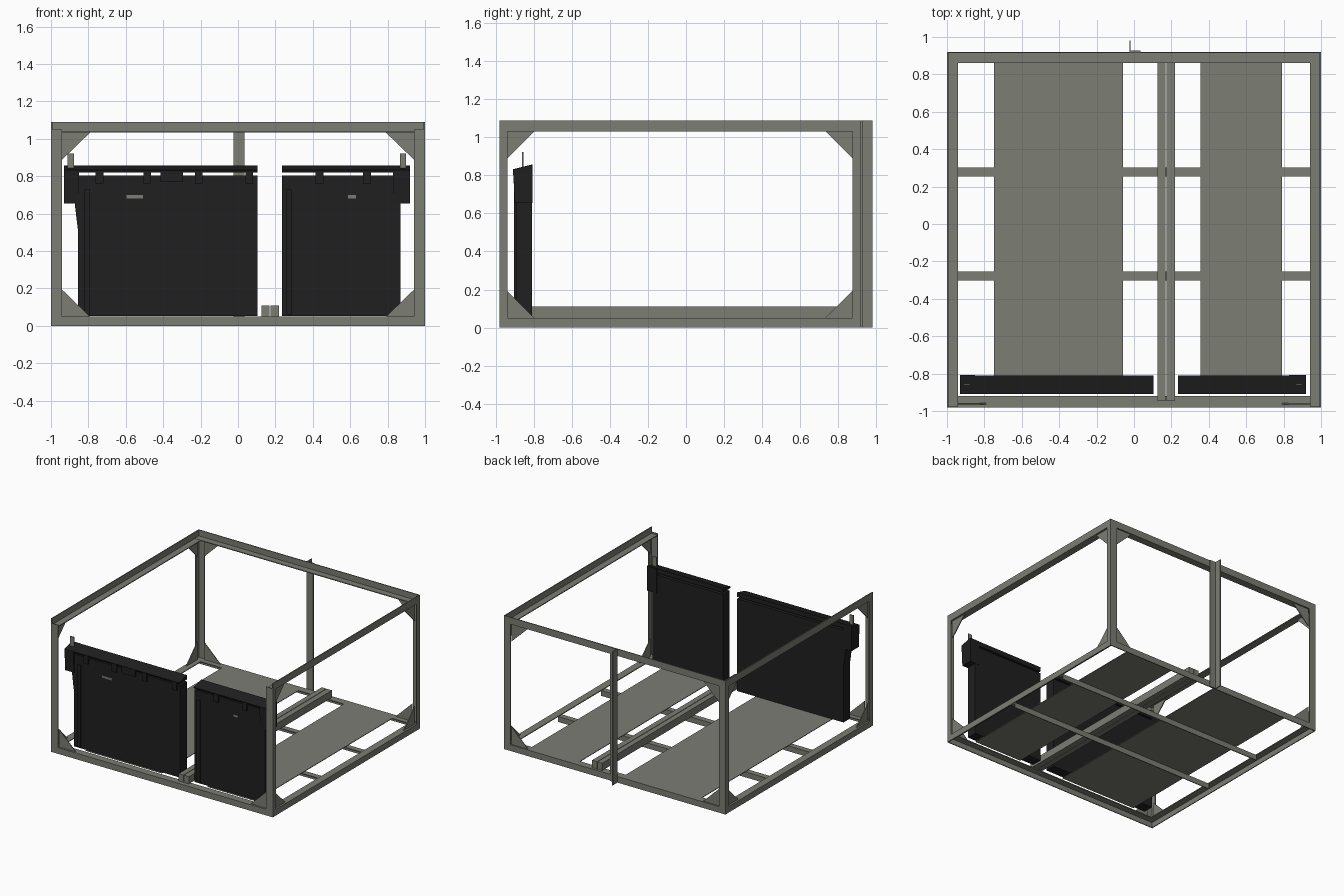
import bpy, bmesh
from mathutils import Vector

if "Cube" in bpy.data.objects:
    bpy.data.objects.remove(bpy.data.objects["Cube"])


def material(name, rgb):
    m = bpy.data.materials.new(name)
    m.diffuse_color = (*rgb, 1)
    m.use_nodes = True
    m.node_tree.nodes["Principled BSDF"].inputs["Base Color"].default_value = m.diffuse_color
    return m


GREY = material("steel_grey", (0.20, 0.205, 0.175))
BLACK = material("matte_black", (0.014, 0.014, 0.014))
T = 0.007  # steel sheet thickness


def prism(name, pts, axis, a, b, mat):
    """Extrude a 2D outline along an axis from a to b."""
    def put(p, d):
        return {"x": (d, p[0], p[1]), "y": (p[0], d, p[1]), "z": (p[0], p[1], d)}[axis]
    bm = bmesh.new()
    face = bm.faces.new([bm.verts.new(put(p, a)) for p in pts])
    ext = bmesh.ops.extrude_face_region(bm, geom=[face])
    move = Vector(put((0, 0), b - a))
    bmesh.ops.translate(bm, vec=move, verts=[v for v in ext["geom"] if isinstance(v, bmesh.types.BMVert)])
    bmesh.ops.recalc_face_normals(bm, faces=bm.faces)
    me = bpy.data.meshes.new(name)
    bm.to_mesh(me)
    bm.free()
    me.materials.append(mat)
    ob = bpy.data.objects.new(name, me)
    bpy.context.collection.objects.link(ob)
    return ob


def box(name, x0, x1, y0, y1, z0, z1, mat=GREY):
    return prism(name, [(x0, y0), (x1, y0), (x1, y1), (x0, y1)], "z", z0, z1, mat)


def angle(name, axis, a, b, corner, u, v):
    """L-section bar: outer corner plus signed leg lengths u and v."""
    cx, cy = corner
    tu, tv = (T if u > 0 else -T), (T if v > 0 else -T)
    pts = [(0, 0), (u, 0), (u, tv), (tu, tv), (tu, v), (0, v)]
    return prism(name, [(cx + p, cy + q) for p, q in pts], axis, a, b, GREY)


# Frame: bottom rails, side top rails, corner posts
for s, side in ((-1, "left"), (1, "right")):
    angle(side + "_bottom_rail", "y", -0.98, 0.92, (s, 0.05), -s * 0.06, -0.05)
    angle(side + "_top_rail", "y", -0.98, 0.92, (s, 1.032), -s * 0.06, 0.058)
    angle(side + "_front_post", "z", 0, 1.05, (s, -0.98), -s * 0.06, 0.042)
    angle(side + "_back_post", "z", 0, 1.05, (s, 0.92), -s * 0.06, -0.045)
angle("front_bottom_rail", "x", -1, 1, (-0.98, 0.05), 0.06, -0.05)
angle("back_bottom_rail", "x", -1, 1, (0.92, 0.05), -0.06, -0.05)
angle("back_top_rail", "x", -1, 1, (0.92, 1.034), -0.06, 0.056)

# Triangular corner gussets
for s, side in ((-1, "left"), (1, "right")):
    for z, dz, lv in ((0.048, 0.145, "bottom"), (1.034, -0.145, "top")):
        for y, end in ((-0.965, "front"), (0.902, "back")):
            if (end, lv) != ("front", "top"):
                prism(f"{end}_{side}_{lv}_gusset",
                      [(s * 0.94, z), (s * 0.79, z), (s * 0.94, z + dz)], "y", y, y + T, GREY)
        for y, dy, end in ((-0.94, 0.145, "front"), (0.876, -0.145, "back")):
            prism(f"{side}_{end}_{lv}_side_gusset",
                  [(y, z), (y + dy, z), (y, z + dz)], "x", s * 0.978, s * 0.985, GREY)

# Floor: cross members, floor sheets, twin centre beam
for y in (-0.278, 0.278):
    angle("cross_member", "x", -0.945, 0.945, (y + 0.023, 0.044), -0.046, -0.044)
box("left_floor_sheet", -0.748, -0.058, -0.90, 0.875, 0.045, 0.05)
box("right_floor_sheet", 0.355, 0.79, -0.90, 0.875, 0.045, 0.05)
box("centre_beam_left", 0.126, 0.169, -0.945, 0.90, 0.05, 0.11)
box("centre_beam_right", 0.173, 0.218, -0.945, 0.90, 0.05, 0.11)

# Upright at the middle of the back
angle("back_centre_post", "z", 0, 1.09, (-0.025, 0.92), 0.06, 0.06)


# Two black front panels with capped top bars and end brackets
def panel(side, x0, x1, s, hooks, stile, marks):
    box(side + "_panel", x0, x1, -0.895, -0.81, 0.052, 0.805, BLACK)
    box(side + "_panel_stile", stile, stile + 0.03, -0.904, -0.895, 0.06, 0.73, BLACK)
    prism(side + "_top_bar", [(-0.905, 0.82), (-0.81, 0.82), (-0.81, 0.857), (-0.91, 0.832)],
          "x", x0 - 0.02 * (s < 0), x1 + 0.02 * (s > 0), BLACK)
    for h in hooks:
        box(side + "_hook", h - 0.021, h + 0.021, -0.907, -0.88, 0.76, 0.825, BLACK)
    # bracket wraps the outer end of the panel
    xa, xb = sorted((s * 0.93 if s < 0 else 0.92, s * 0.85 if s < 0 else 0.83))
    prism(side + "_end_bracket",
          [(-0.9, 0.655), (-0.808, 0.655), (-0.808, 0.857), (-0.91, 0.832)], "x", xa, xb, BLACK)
    xp = -0.895 if s < 0 else 0.882
    box(side + "_upright_tab", xp - 0.017, xp + 0.017, -0.862, -0.854, 0.82, 0.922)
    for a, b in marks:
        box(side + "_latch_plate", a, b, -0.898, -0.895, 0.682, 0.699)


panel("left", -0.855, 0.105, -1, (-0.74, -0.485, -0.21, 0.06), -0.82, ((-0.597, -0.507),))
panel("right", 0.235, 0.87, 1, (0.435, 0.69), 0.26, ((0.588, 0.63),))
box("left_centre_latch", -0.415, -0.295, -0.907, -0.88, 0.77, 0.83, BLACK)
prism("left_bracket_taper", [(-0.873, 0.655), (-0.85, 0.655), (-0.85, 0.52), (-0.857, 0.52)],
      "y", -0.895, -0.812, BLACK)
